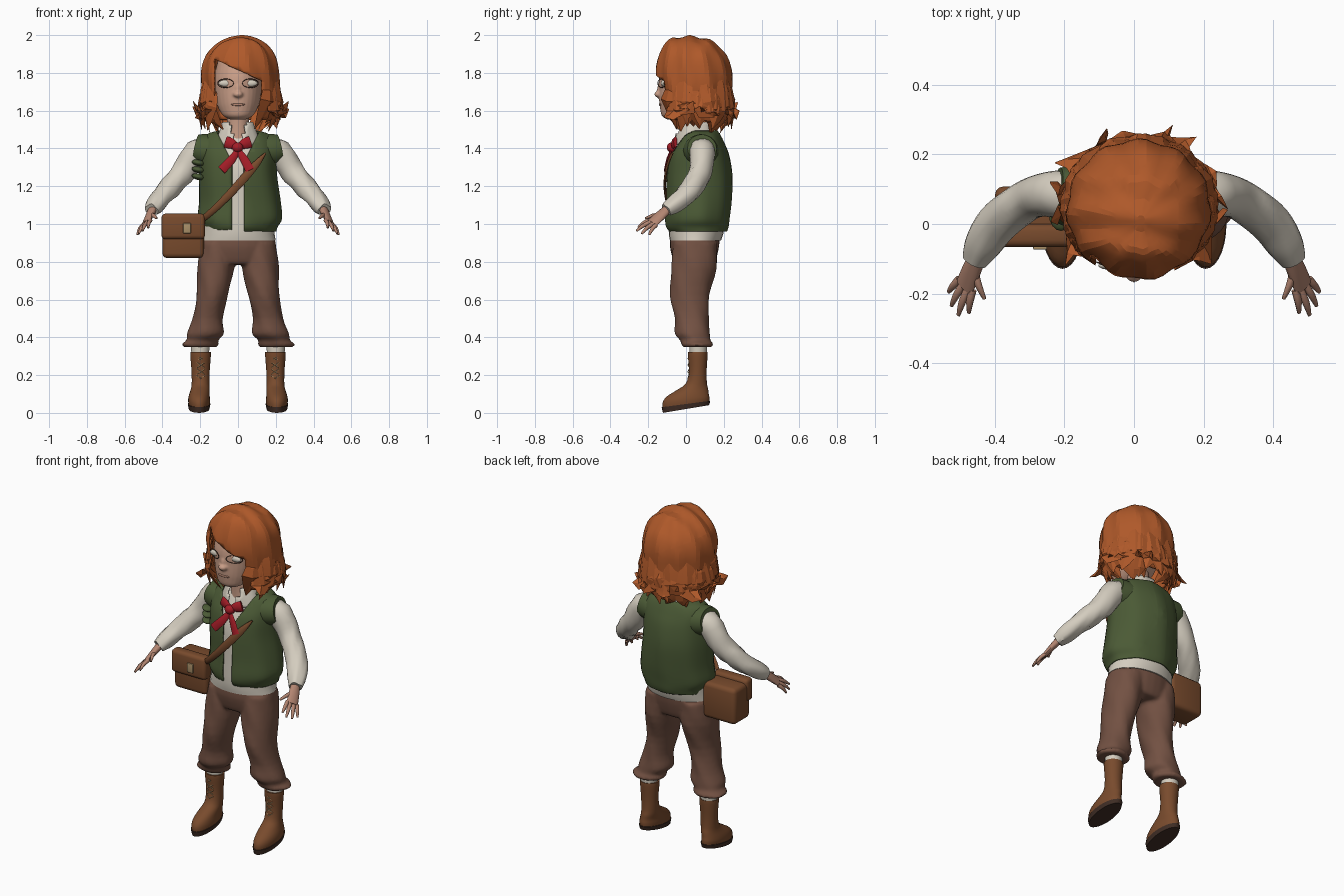
import bpy, bmesh, math, random
from mathutils import Vector, Matrix

random.seed(4)
cube = bpy.data.objects.get("Cube")
if cube:
    bpy.data.objects.remove(cube)
new = bmesh.new

def material(name, r, g, b):
    m = bpy.data.materials.new(name)
    m.use_nodes = True
    m.diffuse_color = (r, g, b, 1)
    m.node_tree.nodes["Principled BSDF"].inputs["Base Color"].default_value = (r, g, b, 1)
    return m

HAIR = material("ginger", 0.43, 0.1, 0.023)
GREEN = material("moss green", 0.07, 0.102, 0.036)
BROWN = material("trouser brown", 0.17, 0.082, 0.055)
CREAM = material("cream linen", 0.66, 0.61, 0.52)
LEATHER = material("leather", 0.19, 0.07, 0.026)
FACE = material("face skin", 0.6, 0.35, 0.25)
TAN = material("tan skin", 0.45, 0.235, 0.165)
RED = material("ribbon red", 0.37, 0.012, 0.02)
DARK = material("dark sole", 0.05, 0.026, 0.018)
BRASS = material("brass", 0.4, 0.28, 0.14)

def finish(name, bm, mat, angle=50, mirror=False, solid=0, remesh=0):
    """Turn a bmesh into a shaded object with its modifiers."""
    bmesh.ops.recalc_face_normals(bm, faces=bm.faces)
    me = bpy.data.meshes.new(name)
    bm.to_mesh(me)
    bm.free()
    me.materials.append(mat)
    me.polygons.foreach_set("use_smooth", [True] * len(me.polygons))
    me.set_sharp_from_angle(angle=math.radians(angle))
    ob = bpy.data.objects.new(name, me)
    bpy.context.collection.objects.link(ob)
    if solid:
        ob.modifiers.new("Thickness", "SOLIDIFY").thickness = solid
    if mirror:
        ob.modifiers.new("Mirror", "MIRROR")
    if remesh:
        mod = ob.modifiers.new("Blend", "REMESH")
        mod.mode, mod.voxel_size, mod.use_smooth_shade = "VOXEL", remesh, True
        ob.modifiers.new("Soften", "SMOOTH").iterations = 2

def spline(keys, steps):
    """Catmull-Rom interpolation of equal-length tuples."""
    out = []
    for i in range(len(keys) - 1):
        a, b, c, d = (keys[max(0, min(len(keys) - 1, i + k))] for k in (-1, 0, 1, 2))
        for t in (s / steps for s in range(steps)):
            out.append(tuple(q + 0.5 * t * (r - p + t * (2 * p - 5 * q + 4 * r - w + t * (3 * (q - r) + w - p)))
                             for p, q, r, w in zip(a, b, c, d)))
    return out + [keys[-1]]

def skin(bm, rings, caps=True):
    vs = [[bm.verts.new(p) for p in ring] for ring in rings]
    n = len(vs[0])
    for lo, hi in zip(vs, vs[1:]):
        for i in range(n):
            bm.faces.new((lo[i], lo[(i + 1) % n], hi[(i + 1) % n], hi[i]))
    if caps:
        bm.faces.new(vs[0][::-1])
        bm.faces.new(vs[-1])
    return bm

def loft(bm, keys, n=28, steps=3, caps=True, amp=0, freq=7, twist=0):
    """Stacked ovals given as (x, y, z, half width, half depth), with optional folds."""
    rings = []
    for x, y, z, rx, ry in spline(keys, steps):
        folds = [(a, 1 + amp * math.cos(freq * a + twist * z)) for a in (math.tau * i / n for i in range(n))]
        rings.append([(x + rx * f * math.sin(a), y - ry * f * math.cos(a), z) for a, f in folds])
    return skin(bm, rings, caps)

def tube(bm, keys, n=12, steps=3, up=(0, 0, 1)):
    """Sweep along (x, y, z, side radius, normal radius)."""
    pts, rings = spline(keys, steps), []
    for i, k in enumerate(pts):
        t = Vector(pts[min(i + 1, len(pts) - 1)][:3]) - Vector(pts[max(i - 1, 0)][:3])
        side = t.cross(Vector(up)).normalized()
        nor = side.cross(t).normalized()
        angles = [math.tau * j / n for j in range(n)]
        rings.append([Vector(k[:3]) + side * k[3] * math.cos(a) + nor * k[4] * math.sin(a) for a in angles])
    return skin(bm, rings)

def ball(bm, co, size, rot=0):
    m = Matrix.Translation(co) @ Matrix.Rotation(rot, 4, "Y") @ Matrix.Diagonal((*size, 1))
    bmesh.ops.create_uvsphere(bm, u_segments=16, v_segments=10, radius=1, matrix=m)
    return bm

def box(name, lo, hi, mat, bevel):
    bm, lo, hi = new(), Vector(lo), Vector(hi)
    bmesh.ops.create_cube(bm, size=1, matrix=Matrix.Translation((lo + hi) / 2) @ Matrix.Diagonal((*(hi - lo), 1)))
    bmesh.ops.bevel(bm, geom=bm.edges[:], offset=bevel, segments=3, profile=0.5, affect="EDGES")
    finish(name, bm, mat, 35)

def bisect(bm, co, no):
    bmesh.ops.bisect_plane(bm, geom=bm.verts[:] + bm.edges[:] + bm.faces[:], plane_co=co, plane_no=no)

def drop(bm, rule):
    bmesh.ops.delete(bm, geom=[f for f in bm.faces if rule(f.calc_center_median())], context="FACES")

# Head with nose, neck, mouth, eyes and thin spectacle rims
bm = loft(new(), [(0, -.065, 1.553, .04, .035), (0, -.05, 1.572, .077, .078), (0, -.02, 1.61, .103, .117), (0, -.005, 1.65, .116, .137),
                  (0, 0, 1.71, .124, .143), (0, .01, 1.78, .126, .152), (0, .02, 1.88, .1, .13), (0, .02, 1.93, .05, .07)])
ball(bm, (0, -.146, 1.687), (.026, .022, .018))
ball(bm, (0, -.14, 1.71), (.014, .014, .035))
finish("head", bm, FACE, remesh=.007)
finish("neck", loft(new(), [(0, .05, 1.4, .07, .07), (0, .04, 1.5, .06, .06), (0, .03, 1.62, .06, .06)]), FACE)
finish("mouth", ball(new(), (0, -.135, 1.632), (.038, .009, .007)), TAN)
finish("eye", ball(new(), (.066, -.119, 1.745), (.037, .013, .018)), CREAM, mirror=True)
turns = [math.tau * i / 20 for i in range(21)]
rim = [(.066 + .042 * math.cos(a), -.129 + .02 * math.cos(a), 1.745 + .023 * math.sin(a), .002, .002) for a in turns]
finish("spectacle_rim", tube(new(), rim, 6, 1, (0, 1, 0)), DARK, mirror=True)

# Hair shell with layered crown and a diagonal fringe opening
bm = loft(new(), [(.015, .055, 1.55, .165, .16), (.015, .05, 1.63, .195, .185), (.015, .045, 1.72, .205, .195), (.012, .04, 1.81, .203, .2),
                  (.015, .035, 1.89, .182, .178), (.02, .025, 1.95, .13, .14), (.02, .015, 1.982, .07, .085), (.02, .01, 1.994, .012, .015)],
          n=54, amp=.025, freq=11, twist=9)
for v in bm.verts:
    v.co.z += .006 * math.sin(v.co.y * 60 + v.co.x * 8) * max(0, min(1, (v.co.z - 1.8) * 8))
fringe, corner = Vector((.12, 0, .26)).normalized(), Vector((-.128, 0, 1.875))
bisect(bm, corner, fringe)
for x in (-.126, .127):
    bisect(bm, (x, 0, 0), (1, 0, 0))
drop(bm, lambda c: c.z < 1.555 or (c.y < 0 and -.126 < c.x < .127 and (c - corner).dot(fringe) < 0))
finish("hair_shell", bm, HAIR, 15, solid=.012)

# Broad pointed locks: long ones curl in to the neck, others flick out
bm = new()
for k in range(48):
    a = math.radians(48 + 264 * k / 47 + random.uniform(-3, 3))
    flick = k % 4 == 1
    r = random.uniform(1.2, 1.42) if flick else random.uniform(.6, 1.08)
    z = random.uniform(1.54, 1.66) if flick else random.uniform(1.48, 1.54)
    turn = [a, a + random.uniform(-.1, .1), a + random.uniform(-.25, .25)]
    shape = [(.95, random.uniform(1.68, 1.8), .02), (1.06, 1.59 if flick else random.uniform(1.59, 1.66), .058), (r, z, .003)]
    tube(bm, [(.015 + .2 * q * math.sin(t), .05 - .183 * q * math.cos(t), h, w, w * .3) for (q, h, w), t in zip(shape, turn)],
         4, 2, (math.sin(a), -math.cos(a), .2))
finish("hair_locks", bm, HAIR, 15)

# Shirt body, collar and sleeves
finish("shirt", loft(new(), [(0, .05, .912, .2, .135), (0, .055, .97, .192, .147), (0, .065, 1.12, .19, .153), (0, .07, 1.3, .182, .152),
                             (0, .075, 1.42, .175, .11), (0, .07, 1.49, .08, .07)]), CREAM)
bm = loft(new(), [(0, .045, 1.42, .125, .11), (0, .045, 1.48, .1, .1), (0, .05, 1.54, .078, .083)], caps=False, amp=.05, freq=5)
drop(bm, lambda c: c.y < 0 and abs(c.x) < .02 + (c.z - 1.42) * .25)
finish("collar", bm, CREAM, solid=.008)
bm = tube(new(), [(.15, .08, 1.4, .07, .06), (.22, .086, 1.375, .068, .07), (.285, .078, 1.28, .06, .064), (.34, .046, 1.215, .06, .059),
                  (.395, 0, 1.155, .06, .052), (.435, -.06, 1.105, .053, .046), (.458, -.105, 1.075, .038, .033)], 18, 4)
for v in bm.verts:
    v.co.z += .005 * math.sin(v.co.x * 110 + v.co.y * 40)
finish("sleeve", bm, CREAM, mirror=True)

# Hands
out = (.7, -.25, .65)
bm = tube(new(), [(.45, -.095, 1.08, .026, .022), (.468, -.135, 1.045, .032, .018), (.487, -.18, 1.005, .034, .013)], up=out)
bases = [(.464, -.19, 1.02), (.479, -.188, 1.01), (.493, -.175, 1.0), (.503, -.158, .995), (.46, -.13, 1.05)]
tips = [(.475, -.255, .98), (.505, -.262, .963), (.525, -.235, .948), (.533, -.195, .943), (.43, -.215, 1.03)]
for b, t in zip(bases, tips):
    mid = (Vector(b) + Vector(t)) / 2 + Vector((.003, -.002, .005))
    tube(bm, [(*b, .012, .011), (*mid, .011, .01), (*t, .006, .005)], 8, 2, out)
finish("hand", bm, TAN, mirror=True)

# Vest with open front, V neck, armholes and side pleats
bm = loft(new(), [(.01, .065, .96, .192, .152), (.01, .06, .985, .2, .165), (.01, .06, 1.03, .222, .17), (.01, .068, 1.12, .214, .172),
                  (0, .07, 1.25, .205, .174), (0, .07, 1.36, .203, .158), (0, .077, 1.43, .2, .125), (0, .08, 1.475, .165, .1),
                  (0, .08, 1.495, .1, .085)], n=40, steps=4, caps=False, amp=.014, freq=8, twist=5)
for s in (1, -1):
    bisect(bm, (s * .033, 0, 0), (1, 0, 0))
    bisect(bm, (s * .033, 0, 1.33), (1, 0, -s * .5))
drop(bm, lambda c: c.y < .03 and abs(c.x) < .033 + max(0, c.z - 1.33) * .5)
finish("vest", bm, GREEN, solid=.01)
bm = tube(new(), [(.12, .078, 1.385, .1, .085), (.18, .08, 1.392, .09, .085), (.222, .085, 1.4, .078, .076)], 20)
finish("vest_armhole", bm, GREEN, mirror=True)
bm = new()
for i in range(3):
    ball(bm, (-.21, .03, 1.25 + .037 * i), (.036, .05, .017), .2)
finish("vest_pleats", bm, GREEN)

# Ribbon bow: knot, loops and tails
bm = ball(new(), (-.002, -.075, 1.405), (.03, .026, .027))
for s in (1, -1):
    loop = [(0, -.07, 1.41, .014, .01), (s * .035, -.066, 1.425, .028, .012), (s * .066, -.056, 1.435, .03, .01)]
    tail = [(0, -.078, 1.39, .014, .006), (s * .035, -.098, 1.34, .022, .006), (s * .075 - .012, -.112, 1.285, .024, .004)]
    for path in (loop, tail):
        tube(bm, path, 8, 2, (0, 1, 0))
finish("bow", bm, RED)

# Trousers blended from hips and legs
bm = loft(new(), [(0, .05, .95, .19, .13), (0, .045, .88, .202, .13), (0, .045, .8, .2, .11), (0, .045, .785, .19, .09)])
for s in (1, -1):
    loft(bm, [(s * .11, .05, .9, .09, .115), (s * .118, .042, .77, .098, .12), (s * .137, .02, .62, .082, .104),
              (s * .16, .03, .5, .08, .09), (s * .172, .035, .42, .098, .093), (s * .19, .05, .385, .083, .08),
              (s * .202, .06, .363, .1, .085), (s * .2, .06, .348, .085, .074)], amp=.02, freq=5, twist=30)
finish("trousers", bm, BROWN, remesh=.01)

# Socks, boots, soles and laces
def tilt(bm):
    for v in bm.verts:
        v.co.z += .17 * (v.co.y + .1) * max(0, 1 - v.co.z / .15)
    return bm

finish("sock", loft(new(), [(.2, .065, .29, .046, .045), (.2, .065, .38, .05, .048)]), CREAM, mirror=True)
bm = loft(new(), [(.205, 0, .02, .055, .122), (.206, 0, .055, .058, .124), (.205, .008, .085, .055, .112), (.2, .035, .12, .05, .082),
                  (.198, .055, .155, .047, .056), (.198, .062, .22, .048, .047), (.198, .062, .3, .054, .052), (.198, .062, .322, .054, .052)])
finish("boot", tilt(bm), LEATHER, mirror=True)
finish("sole", tilt(loft(new(), [(.206, 0, .004, .055, .122), (.206, 0, .034, .06, .129)], steps=1)), DARK, 35, mirror=True)
bm = new()
for i in range(8):
    z, s = .17 + .035 * (i // 2), 1 - i % 2 * 2
    lace = [(.198 + s * x, y, z + h, .0025, .0025) for x, y, h in ((-.02, .019, 0), (0, .01, .013), (.02, .017, .026))]
    tube(bm, lace, 5, 1, (0, 1, 0))
finish("laces", bm, BRASS, mirror=True)

# Satchel, flap, buckle and chest strap
box("satchel", (-.4, -.045, .82), (-.18, .108, 1.035), LEATHER, .025)
box("satchel_flap", (-.405, -.066, .92), (-.175, .0, 1.055), LEATHER, .02)
box("buckle", (-.29, -.074, .95), (-.25, -.062, 1.005), BRASS, .004)
strap = []
for t in (i / 10 for i in range(11)):
    x = -.215 + .36 * t
    y = .07 - .182 * math.sqrt(1 - (x / .235) ** 2)
    strap.append((x, y, 1.01 + .365 * t ** 1.2, .015 + .012 * t - .022 * t ** 8, .007))
finish("strap", tube(new(), strap, 8, 2, (0, -1, 0)), LEATHER)
